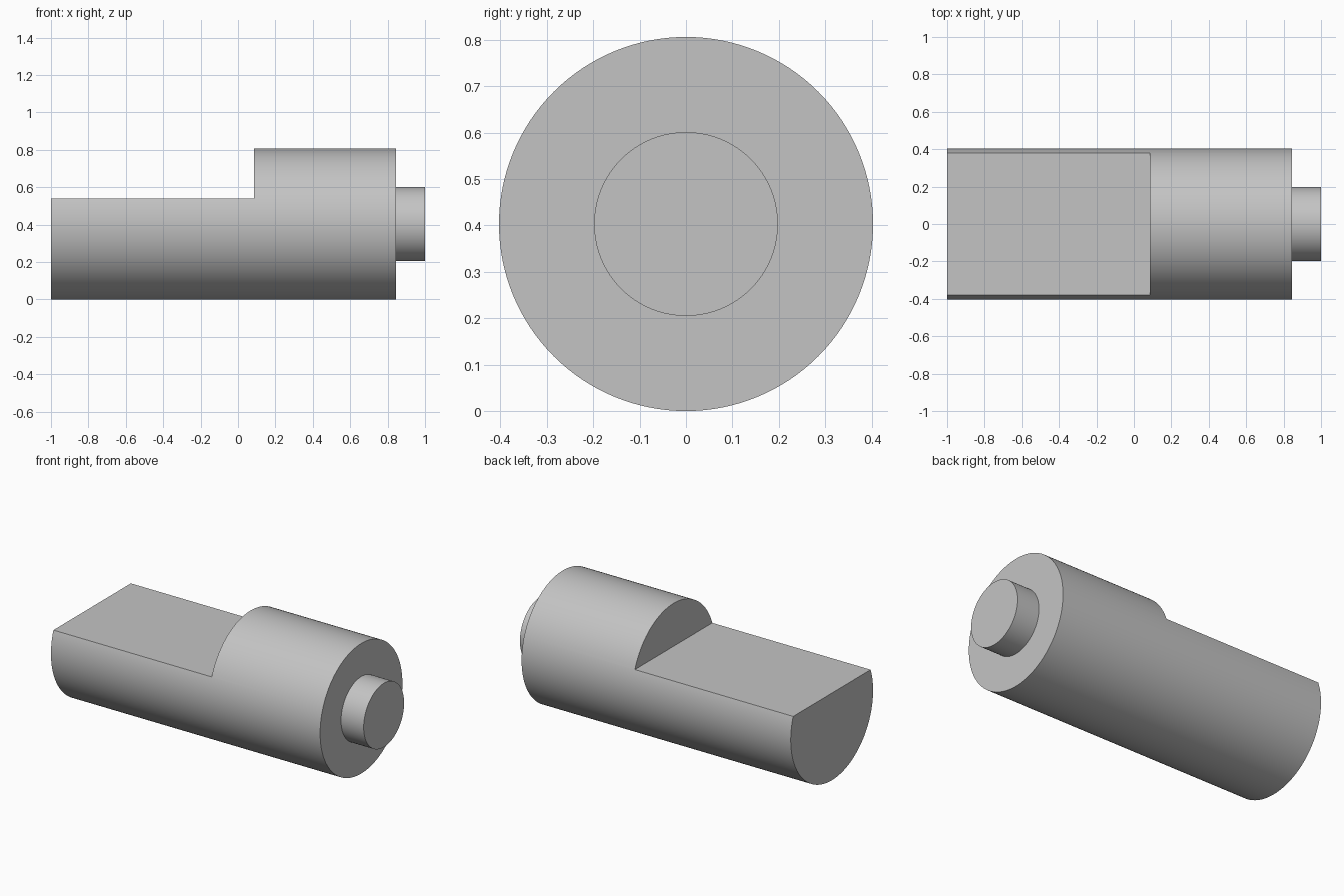
import bpy
import math

cube = bpy.data.objects.get("Cube")
if cube:
    bpy.data.objects.remove(cube, do_unlink=True)

AXIS_Z = 0.403      # height of the shaft axis, equal to its radius
PIN_RADIUS = 0.198
LEFT, STEP, SHOULDER, RIGHT = -1.0, 0.085, 0.845, 1.0
FLAT_Z = 0.54       # height of the flat

# Single grey material
grey = bpy.data.materials.new("plain grey")
grey.use_nodes = True
colour = (0.55, 0.55, 0.55, 1.0)
grey.diffuse_color = colour
grey.node_tree.nodes["Principled BSDF"].inputs["Base Color"].default_value = colour


def rod(name, radius, x0, x1):
    """Cylinder lying along x between x0 and x1."""
    bpy.ops.mesh.primitive_cylinder_add(
        vertices=128, radius=radius, depth=x1 - x0,
        location=((x0 + x1) / 2, 0, AXIS_Z), rotation=(0, math.pi / 2, 0))
    obj = bpy.context.object
    obj.name = name
    obj.data.materials.append(grey)
    return obj


def smooth(obj):
    bpy.ops.object.select_all(action="DESELECT")
    obj.select_set(True)
    bpy.context.view_layer.objects.active = obj
    bpy.ops.object.shade_smooth_by_angle(angle=math.radians(30))


# Main shaft
shaft = rod("shaft", AXIS_Z, LEFT, SHOULDER)

# Box that removes the upper part to leave the flat
x0, x1, height = LEFT - 0.2, STEP, 0.6
bpy.ops.mesh.primitive_cube_add(
    size=1, location=((x0 + x1) / 2, 0, FLAT_Z + height / 2))
cutter = bpy.context.object
cutter.name = "flat_cutter"
cutter.scale = (x1 - x0, 1.2, height)
cutter.data.materials.append(grey)
cutter.hide_render = True

cut = shaft.modifiers.new("flat", "BOOLEAN")
cut.operation = "DIFFERENCE"
cut.solver = "EXACT"
cut.object = cutter
bpy.context.view_layer.objects.active = shaft
bpy.ops.object.modifier_apply(modifier=cut.name)
bpy.data.objects.remove(cutter, do_unlink=True)
smooth(shaft)

# Narrow pin on the end, seated slightly into the shoulder
pin = rod("end_pin", PIN_RADIUS, SHOULDER - 0.02, RIGHT)
smooth(pin)
